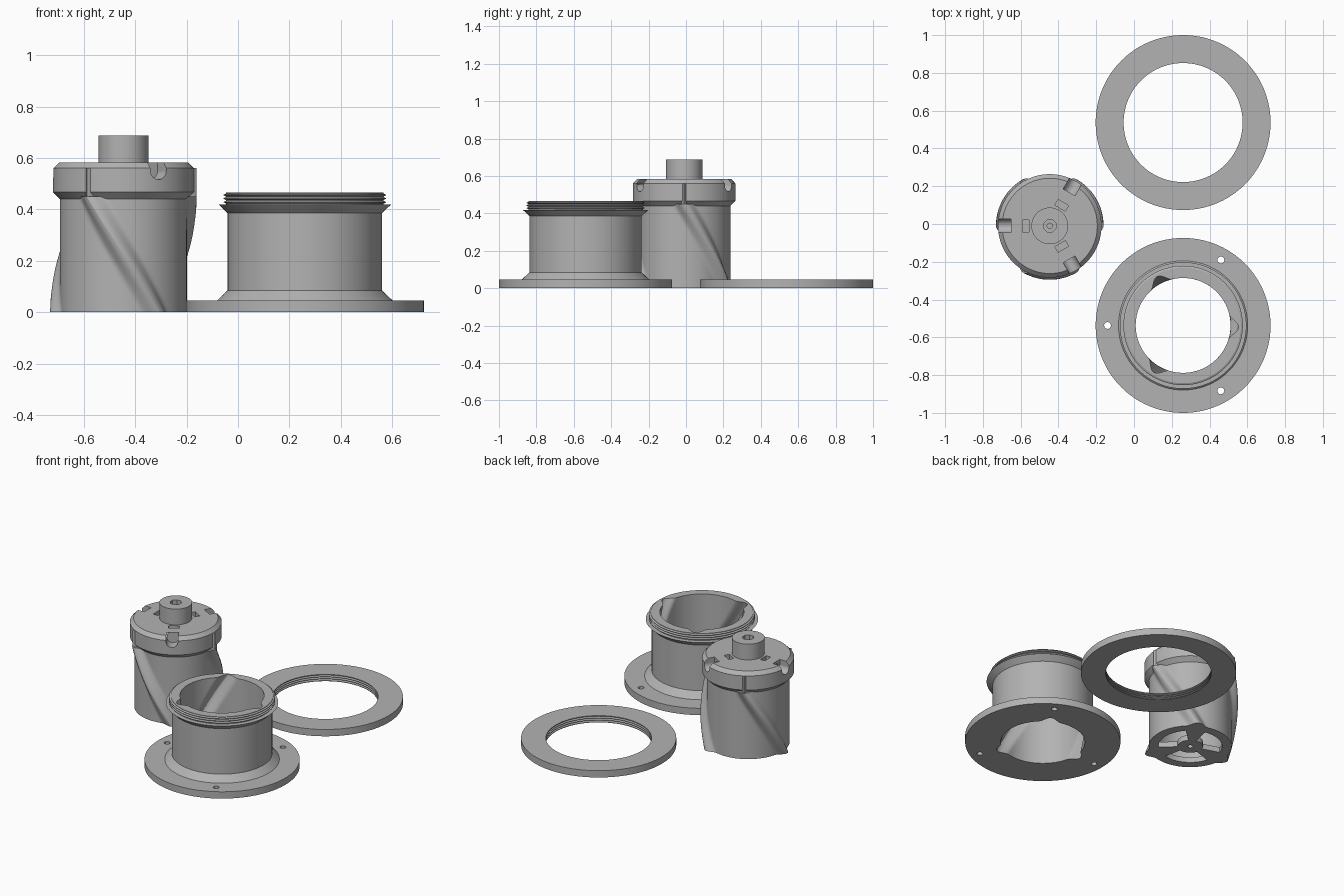
import bpy, bmesh, math
from mathutils import Matrix, Vector

cube = bpy.data.objects.get("Cube")
if cube:
    bpy.data.objects.remove(cube)

grey = bpy.data.materials.new("plain_grey")
grey.use_nodes = True
COLOUR = (0.45, 0.45, 0.45, 1)
grey.diffuse_color = COLOUR
grey.node_tree.nodes["Principled BSDF"].inputs["Base Color"].default_value = COLOUR

SEG = 144
THIRDS = [math.radians(a) for a in (60, 180, 300)]
ROTOR = Vector((-0.446, -0.01, 0))
SLEEVE = Vector((0.26, -0.537, 0))
NUT = Vector((0.26, 0.537, 0))


def finish(name, bm, location):
    bmesh.ops.remove_doubles(bm, verts=bm.verts, dist=1e-5)
    bmesh.ops.recalc_face_normals(bm, faces=bm.faces)
    mesh = bpy.data.meshes.new(name)
    bm.to_mesh(mesh)
    bm.free()
    mesh.materials.append(grey)
    obj = bpy.data.objects.new(name, mesh)
    obj.location = location
    bpy.context.collection.objects.link(obj)
    return obj


def skin(bm, rings, closed=False, caps=False):
    """Bridge a list of vertex loops with quads."""
    n = len(rings[0])
    pairs = list(zip(rings, rings[1:]))
    if closed:
        pairs.append((rings[-1], rings[0]))
    for a, b in pairs:
        for i in range(n):
            j = (i + 1) % n
            bm.faces.new((a[i], a[j], b[j], b[i]))
    if caps:
        bm.faces.new(rings[0])
        bm.faces.new(rings[-1])


def lathe(name, profile, location, closed=False):
    """Revolve (radius, height) points about the vertical axis."""
    bm = bmesh.new()
    rings = []
    for r, z in profile:
        rings.append([bm.verts.new((r * math.cos(math.tau * i / SEG),
                                    r * math.sin(math.tau * i / SEG), z)) for i in range(SEG)])
    skin(bm, rings, closed, caps=not closed)
    return finish(name, bm, location)


def lobed_prism(name, base, lobe, z0, z1, start, end, width, location, steps=24):
    """Prism with three rounded lobes, twisting from start to end degrees."""
    bm = bmesh.new()
    rings = []
    for k in range(steps + 1):
        t = k / steps
        turn = math.radians(start + (end - start) * t)
        ring = []
        for i in range(SEG):
            a = math.tau * i / SEG
            d = abs((a + math.pi / 3) % (math.tau / 3) - math.pi / 3)
            r = base
            if d < width:
                r += lobe * (0.5 + 0.5 * math.cos(math.pi * d / width))
            ring.append(bm.verts.new((r * math.cos(a + turn), r * math.sin(a + turn),
                                      z0 + (z1 - z0) * t)))
        rings.append(ring)
    skin(bm, rings, caps=True)
    return finish(name, bm, location)


def cylinder(r, z0, z1, location, sides=32, matrix=Matrix()):
    bm = bmesh.new()
    bmesh.ops.create_cone(bm, cap_ends=True, segments=sides, radius1=r, radius2=r, depth=z1 - z0,
                          matrix=matrix @ Matrix.Translation((0, 0, (z0 + z1) / 2)))
    return finish("cutter", bm, location)


def box(centre, size, angle, location):
    bm = bmesh.new()
    bmesh.ops.create_cube(bm, size=1, matrix=Matrix.Rotation(angle, 4, "Z")
                          @ Matrix.Translation(centre) @ Matrix.Diagonal((*size, 1)))
    return finish("cutter", bm, location)


def sector(r0, r1, mid, half, z0, z1, location, n=16):
    """Kidney shaped prism."""
    angles = [mid - half + 2 * half * i / n for i in range(n + 1)]
    outline = [(r1, a) for a in angles] + [(r0, a) for a in reversed(angles)]
    bm = bmesh.new()
    rings = [[bm.verts.new((r * math.cos(a), r * math.sin(a), z)) for r, a in outline]
             for z in (z0, z1)]
    skin(bm, rings, caps=True)
    return finish("cutter", bm, location)


def carve(obj, cutters):
    """Subtract the cutters, bake the result and remove them."""
    for c in cutters:
        mod = obj.modifiers.new("cut", "BOOLEAN")
        mod.operation, mod.solver, mod.object = "DIFFERENCE", "EXACT", c
    bpy.context.view_layer.update()
    graph = bpy.context.evaluated_depsgraph_get()
    mesh = bpy.data.meshes.new_from_object(obj.evaluated_get(graph))
    obj.modifiers.clear()
    obj.data = mesh
    for c in cutters:
        bpy.data.objects.remove(c)


# Flat threaded ring
profile = [(0.315, 0), (0.463, 0), (0.463, 0.045), (0.315, 0.045)]
for k in range(3):
    z = 0.04 - 0.013 * k
    profile += [(0.315, z), (0.327, z - 0.005), (0.315, z - 0.01)]
threaded_ring = lathe("threaded_ring", profile, NUT, closed=True)

# Flanged sleeve with threaded collar and spiral-grooved bore
profile = [(0, 0), (0.463, 0), (0.463, 0.045), (0.342, 0.045), (0.3, 0.085), (0.3, 0.385),
           (0.335, 0.418), (0.306, 0.418)]
for k in range(3):
    z = 0.422 + 0.014 * k
    profile += [(0.306, z), (0.316, z + 0.005), (0.316, z + 0.007), (0.306, z + 0.012)]
profile += [(0.306, 0.465), (0, 0.465)]
sleeve = lathe("flanged_sleeve", profile, SLEEVE)
slope = 60 / 0.45
bore = lobed_prism("cutter", 0.251, 0.042, -0.02, 0.485, 60 + 0.02 * slope, 60 - 0.485 * slope,
                   0.26, SLEEVE)
screw_holes = [cylinder(0.018, -0.02, 0.07, SLEEVE + Vector((0.4 * math.cos(a), 0.4 * math.sin(a), 0)))
               for a in THIRDS]
carve(sleeve, [bore] + screw_holes)

# Rotor body: twisted ridges, hollow core, windowed floor
body = lobed_prism("rotor_body", 0.247, 0.038, 0, 0.45, 60, 0, 0.26, ROTOR)
windows = [sector(0.075, 0.19, a + math.pi, math.radians(42), -0.02, 0.05, ROTOR) for a in THIRDS]
carve(body, [cylinder(0.21, 0.035, 0.47, ROTOR, 64), cylinder(0.016, -0.02, 0.05, ROTOR)] + windows)

# Straight ridge ends running up the head
ridge_ends = lobed_prism("head_ridges", 0.2, 0.085, 0.449, 0.56, 0, 0, 0.17, ROTOR, steps=1)

# Rotor head with edge notches and slots
head = lathe("rotor_head", [(0, 0.44), (0.247, 0.44), (0.274, 0.467), (0.274, 0.56),
                            (0.252, 0.583), (0, 0.583)], ROTOR)
cutters = []
for a in THIRDS:
    radial = Matrix.Rotation(a, 4, "Z") @ Matrix.Translation((0, 0, 0.552)) @ Matrix.Rotation(math.pi / 2, 4, "Y")
    cutters += [cylinder(0.036, 0.205, 0.32, ROTOR, 32, radial),
                box((0.2625, 0, 0.582), (0.115, 0.0718, 0.06), a, ROTOR),
                cylinder(0.015, 0.15, 0.21, ROTOR, 20, radial),
                box((0.126, 0, 0.57), (0.034, 0.064, 0.1), a, ROTOR)]
carve(head, cutters)
carve(ridge_ends, [cylinder(0.21, 0.4, 0.6, ROTOR, 64)])

# Drive hub with keyed socket
hub = lathe("drive_hub", [(0, 0.575), (0.097, 0.575), (0.097, 0.687), (0, 0.687)], ROTOR)
carve(hub, [cylinder(0.035, 0.62, 0.71, ROTOR, 8, Matrix.Rotation(math.pi / 8, 4, "Z")),
            cylinder(0.014, 0.59, 0.65, ROTOR, 20)])

# Smooth shading with crisp edges
bpy.ops.object.select_all(action="DESELECT")
for obj in (threaded_ring, sleeve, body, ridge_ends, head, hub):
    obj.select_set(True)
bpy.context.view_layer.objects.active = sleeve
bpy.ops.object.shade_smooth_by_angle(angle=math.radians(30))
